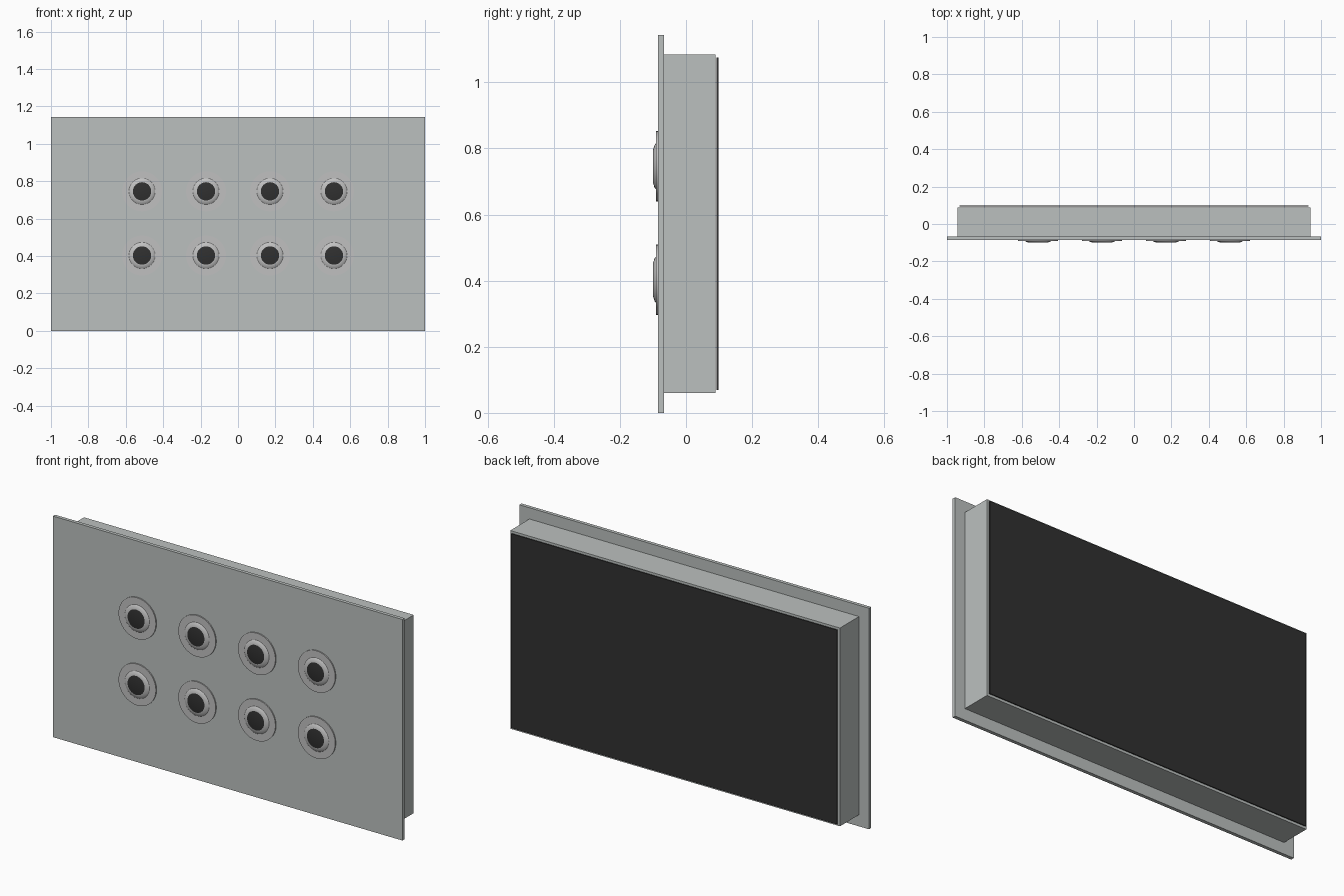
import bpy
import bmesh
from math import radians, sin, cos, tau

cube = bpy.data.objects.get("Cube")
if cube:
    bpy.data.objects.remove(cube, do_unlink=True)


def make_material(name, rgb):
    mat = bpy.data.materials.new(name)
    mat.use_nodes = True
    mat.diffuse_color = (*rgb, 1)
    mat.node_tree.nodes["Principled BSDF"].inputs["Base Color"].default_value = (*rgb, 1)
    return mat


panel_grey = make_material("panel grey", (0.50, 0.53, 0.52))
metal_grey = make_material("metal grey", (0.53, 0.53, 0.53))
black = make_material("black", (0.03, 0.03, 0.03))


def add_object(name, bm, *materials):
    bmesh.ops.recalc_face_normals(bm, faces=bm.faces)
    mesh = bpy.data.meshes.new(name)
    bm.to_mesh(mesh)
    bm.free()
    for mat in materials:
        mesh.materials.append(mat)
    obj = bpy.data.objects.new(name, mesh)
    bpy.context.collection.objects.link(obj)
    return obj


def box(name, half_width, y0, y1, z0, z1, mat):
    bm = bmesh.new()
    bmesh.ops.create_cube(bm, size=1)
    bmesh.ops.scale(bm, vec=(2 * half_width, y1 - y0, z1 - z0), verts=bm.verts)
    bmesh.ops.translate(bm, vec=(0, (y0 + y1) / 2, (z0 + z1) / 2), verts=bm.verts)
    return add_object(name, bm, mat)


# Wall plate, recessed housing and thin backing sheet
box("front_plate", 1, -0.085, -0.067, 0, 1.143, panel_grey)
box("housing", 0.943, -0.067, 0.089, 0.06, 1.085, panel_grey)
box("back_sheet", 0.933, 0.093, 0.098, 0.07, 1.075, black)


# Button profile: flat flange, raised bevelled collar, dark centre (radius, y)
PROFILE = [(0.107, -0.085), (0.107, -0.091), (0.07, -0.091),
           (0.064, -0.0955), (0.049, -0.1)]
SIDES = 32


def button(name, x, z):
    bm = bmesh.new()
    rings = [[bm.verts.new((x + r * cos(tau * i / SIDES), y, z + r * sin(tau * i / SIDES)))
              for i in range(SIDES)] for r, y in PROFILE]
    for a, b in zip(rings, rings[1:]):
        for i in range(SIDES):
            j = (i + 1) % SIDES
            bm.faces.new((a[i], a[j], b[j], b[i]))
    bm.faces.new(rings[0])
    bm.faces.new(rings[-1]).material_index = 1
    obj = add_object(name, bm, metal_grey, black)
    bpy.ops.object.select_all(action="DESELECT")
    obj.select_set(True)
    bpy.context.view_layer.objects.active = obj
    bpy.ops.object.shade_smooth_by_angle(angle=radians(25))


# Two rows of four buttons
for row, z in (("lower", 0.403), ("upper", 0.746)):
    for col in range(4):
        button(f"{row}_button_{col + 1}", (col - 1.5) * 0.342, z)
